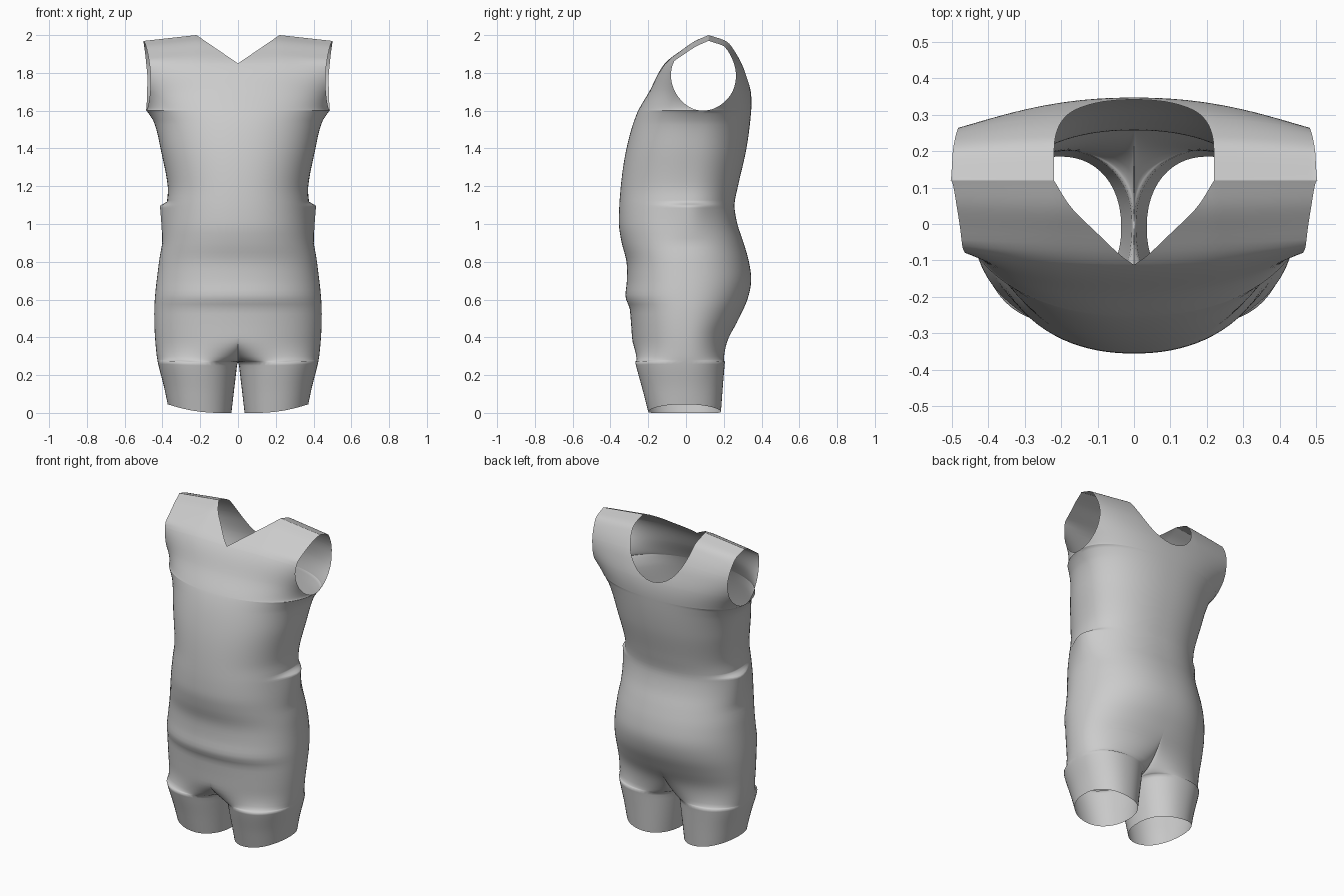
import bpy, bmesh, math

if "Cube" in bpy.data.objects:
    bpy.data.objects.remove(bpy.data.objects["Cube"])

def curve(pts):
    """Smooth interpolation through (z, value) points."""
    n = len(pts)
    def slope(i):
        a, b = pts[max(i - 1, 0)], pts[min(i + 1, n - 1)]
        return (b[1] - a[1]) / (b[0] - a[0])
    def f(z):
        i = 0
        while i < n - 2 and z > pts[i + 1][0]:
            i += 1
        (z0, v0), (z1, v1) = pts[i], pts[i + 1]
        h = z1 - z0
        t = min(max((z - z0) / h, 0), 1)
        return ((2*t**3 - 3*t*t + 1) * v0 + (t**3 - 2*t*t + t) * h * slope(i)
                + (3*t*t - 2*t**3) * v1 + (t**3 - t*t) * h * slope(i + 1))
    return f

clamp = lambda v: min(max(v, 0.0), 1.0)

# Profiles read off the front and side views
half_width = curve([(0, .372), (.1, .39), (.3, .43), (.55, .443), (.8, .418), (.92, .398),
                    (1.1, .378), (1.2, .372), (1.4, .41), (1.5, .432), (1.56, .455), (1.6, .485)])
front = curve([(0, -.2), (.1, -.225), (.3, -.275), (.5, -.293), (.56, -.3), (.61, -.32), (.7, -.313),
               (.8, -.315), (.9, -.34), (1, -.355), (1.2, -.345), (1.4, -.315), (1.58, -.262),
               (1.7, -.195), (1.85, -.112), (1.93, -.01), (1.97, .05), (2, .12)])
back = curve([(0, .185), (.2, .2), (.3, .21), (.4, .232), (.5, .28), (.6, .325), (.7, .345), (.8, .333),
              (.9, .305), (1, .272), (1.1, .257), (1.2, .275), (1.4, .32), (1.6, .345), (1.7, .343),
              (1.8, .318), (1.86, .293), (1.93, .25), (1.97, .21), (2, .12)])
centre = curve([(0, -.01), (.4, 0), (1, .0), (1.4, .05), (1.6, .09), (1.9, .095), (2, .12)])

CROTCH, ARMPIT, COLS, N = .27, 1.6, 26, 2.2

def row(z, side):
    """One horizontal half arc, from the centre line out to the side seam or armhole."""
    yc = centre(z)
    depth = (front(z) if side < 0 else back(z)) - yc
    outer, ratio = half_width(z), 0.0
    if z > ARMPIT:  # armhole edge
        q = (z - 1.8) / .2
        open_ = math.sqrt(max(0, 1 - q * q))
        outer = .488 + .015 * clamp((z - 1.8) / .2) - (.026 if side < 0 else .008) * open_
        ratio = min(.94, .172 * open_ / max(abs(depth), 1e-5))
    # inner limit: leg gap below, neckline above
    inner = .032 * clamp((CROTCH - z) / CROTCH) + (.003 if z < CROTCH - 1e-6 else 0)
    if side < 0:
        inner = max(inner, .22 * clamp((z - 1.85) / .15))
    else:
        inner = max(inner, .22 * math.sqrt(1 - (1 - clamp((z - 1.71) / .29)) ** 2))
    # blend from two leg ovals to one torso section
    g = clamp((z - CROTCH) / (.12 if side < 0 else .2))
    g = math.sqrt(1 - (1 - g) ** 2)
    mid, rad = (inner + outer) / 2, (outer - inner) / 2
    pts = []
    for i in range(COLS + 1):
        x = inner + (outer - inner) * (1 - math.cos(math.pi * i / COLS)) / 2
        s = max(0, 1 - (x / outer) ** N * (1 - ratio ** N)) ** (1 / N)
        if g < 1:
            leg = max(0, 1 - (abs(x - mid) / rad) ** N) ** (1 / N)
            s = leg + (s - leg) * g
        y = yc + depth * s
        # waist tuck at the side
        tuck = clamp((1.118 - z) / .022) * clamp((z - .9) / .2)
        xx = x + .037 * tuck * math.exp(-((y - .03) / .12) ** 2) * (x / outer) ** 4
        # shoulder slope and raised outer hem
        zz = z - .03 * clamp((x - .22) / .27) * clamp((z - 1.65) / .3)
        zz += .045 * clamp((x - .1) / .27) ** 2 * clamp(1 - z / .3)
        pts.append((xx, y, zz))
    return pts

# Row heights, closer together at crotch, waist tuck, armhole and shoulder
levels = {round(.025 * i, 4) for i in range(63)}
levels |= {.27, .272, .28, .29, 1.085, 1.096, 1.107, 1.118, 1.585, 1.71, 1.85}
levels |= {round(1.6 + .2 * (1 - math.cos(math.pi * i / 36)), 4) for i in range(37)}
levels = sorted(levels)

bm = bmesh.new()
for side in (-1, 1):
    grid = [[bm.verts.new(p) for p in row(z, side)] for z in levels]
    for a, b in zip(grid, grid[1:]):
        for i in range(COLS):
            quad = [a[i], a[i + 1], b[i + 1], b[i]]
            bm.faces.new(quad if side < 0 else quad[::-1])
bmesh.ops.remove_doubles(bm, verts=bm.verts, dist=2e-4)
bmesh.ops.dissolve_degenerate(bm, dist=1e-5, edges=bm.edges)
# Mirror the half garment
geom = bm.verts[:] + bm.edges[:] + bm.faces[:]
bmesh.ops.mirror(bm, geom=geom, axis='X', merge_dist=2e-4)
bmesh.ops.remove_doubles(bm, verts=bm.verts, dist=2e-4)
bmesh.ops.recalc_face_normals(bm, faces=bm.faces)
for f in bm.faces:
    f.smooth = True
mesh = bpy.data.meshes.new("romper_suit")
bm.to_mesh(mesh)
bm.free()
suit = bpy.data.objects.new("romper_suit", mesh)
bpy.context.collection.objects.link(suit)
